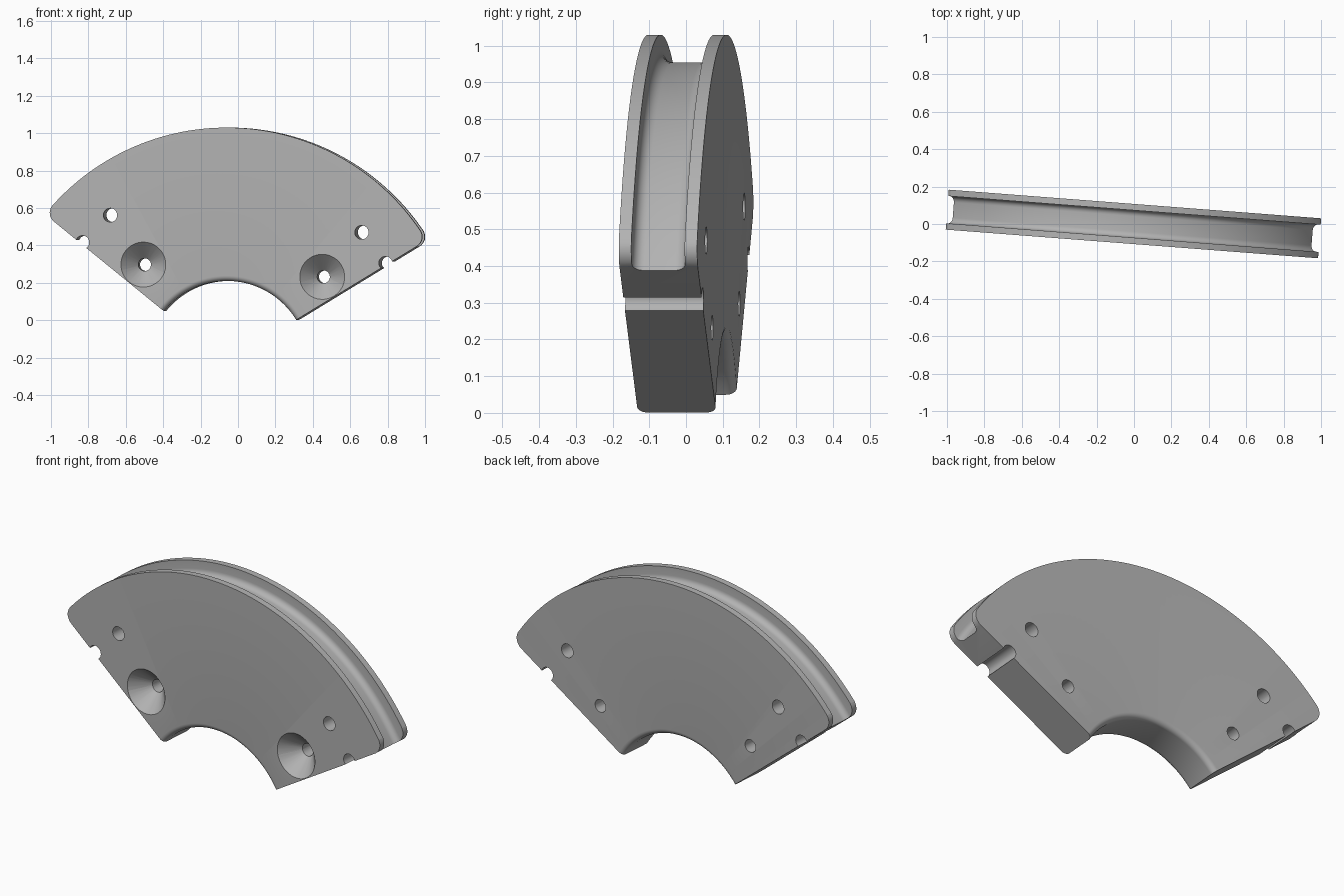
import bpy, bmesh
from math import sin, cos, radians, pi, sqrt, asin
from mathutils import Vector, Matrix

if "Cube" in bpy.data.objects:
    bpy.data.objects.remove(bpy.data.objects["Cube"])

R_IN, R_OUT, R_GROOVE = 0.435, 1.255, 1.18
HALF = 0.107            # half thickness
GROOVE = 0.073          # half groove width
SPAN = radians(54.8)    # half sector angle

grey = bpy.data.materials.new("cast grey")
grey.use_nodes = True
grey.diffuse_color = (0.45, 0.45, 0.45, 1)
grey.node_tree.nodes["Principled BSDF"].inputs["Base Color"].default_value = (0.45, 0.45, 0.45, 1)


def to_object(bm, name):
    bmesh.ops.recalc_face_normals(bm, faces=bm.faces)
    mesh = bpy.data.meshes.new(name)
    bm.to_mesh(mesh)
    bm.free()
    mesh.materials.append(grey)
    obj = bpy.data.objects.new(name, mesh)
    bpy.context.collection.objects.link(obj)
    return obj


def arc(cx, cy, r, a0, a1, n):
    return [(cx + r * cos(radians(a0 + (a1 - a0) * i / n)),
             cy + r * sin(radians(a0 + (a1 - a0) * i / n))) for i in range(n + 1)]


def polar(r, a):
    # angle measured from straight up, positive towards +x
    return r * sin(a), r * cos(a)


def combine(target, cutter, operation):
    mod = target.modifiers.new(operation.lower(), 'BOOLEAN')
    mod.operation, mod.object, mod.solver = operation, cutter, 'EXACT'
    bpy.context.view_layer.objects.active = target
    bpy.ops.object.modifier_apply(modifier=mod.name)
    bpy.data.objects.remove(cutter)


def cone(name, r, a, r_front, r_back, y0, y1):
    bm = bmesh.new()
    x, z = polar(r, a)
    mat = Matrix.Translation((x, (y0 + y1) / 2, z)) @ Matrix.Rotation(-pi / 2, 4, 'X')
    bmesh.ops.create_cone(bm, cap_ends=True, segments=40, radius1=r_front,
                          radius2=r_back, depth=y1 - y0, matrix=mat)
    return to_object(bm, name)


# Revolved section: rounded inner edge, two flanges and a filleted rim groove
f_in, f_gr = 0.028, 0.032
half = arc(R_IN + f_in, HALF - f_in, f_in, 180, 90, 6)
half += [(R_OUT, HALF), (R_OUT, GROOVE)]
half += arc(R_GROOVE + f_gr, GROOVE - f_gr, f_gr, 90, 180, 6)
section = half + [(r, -y) for r, y in reversed(half)]

bm = bmesh.new()
start = radians(-60)
verts = [bm.verts.new((r * sin(start), y, r * cos(start))) for r, y in section]
face = bm.faces.new(verts)
steps = 72
ring = verts
for i in range(1, steps + 1):
    a = start + radians(120) * i / steps
    new = [bm.verts.new((r * sin(a), y, r * cos(a))) for r, y in section]
    for j in range(len(section)):
        k = (j + 1) % len(section)
        bm.faces.new((ring[j], ring[k], new[k], new[j]))
    ring = new
bm.faces.new(ring)
segment = to_object(bm, "grooved_segment")

# Outline that trims the ends and rounds the outer corners
fil = 0.06
rc = R_OUT - fil
tilt = asin(fil / rc)
u, n = Vector((sin(SPAN), cos(SPAN))), Vector((cos(SPAN), -sin(SPAN)))
centre = Vector(polar(rc, SPAN - tilt))
side = [u * 0.3]
t_end = pi / 2 - tilt
for i in range(9):
    t = t_end * i / 8
    side.append(centre + n * fil * cos(t) + u * fil * sin(t))
side += [Vector(polar(1.4, SPAN - tilt)), Vector((polar(1.4, SPAN / 2)))]
outline = side + [Vector((0, 1.4))] + [Vector((-p.x, p.y)) for p in reversed(side)]
bm = bmesh.new()
base = bm.faces.new([bm.verts.new((p.x, -0.3, p.y)) for p in outline])
ext = bmesh.ops.extrude_face_region(bm, geom=[base])
bmesh.ops.translate(bm, vec=(0, 0.6, 0),
                    verts=[v for v in ext["geom"] if isinstance(v, bmesh.types.BMVert)])
combine(segment, to_object(bm, "outline_cutter"), 'INTERSECT')

# Holes, countersinks and edge notches, the same on both ends
for s in (-1, 1):
    pin, screw, notch = s * radians(42.3), s * radians(44.4), s * radians(54.2)
    combine(segment, cone("pin_hole", 1.004, pin, 0.037, 0.037, -0.3, 0.3), 'DIFFERENCE')
    combine(segment, cone("screw_hole", 0.687, screw, 0.034, 0.034, -0.3, 0.3), 'DIFFERENCE')
    # cone starts just in front of the face so the cut is clean
    combine(segment, cone("countersink", 0.687, screw, 0.13, 0.034, -HALF - 0.01, -HALF + 0.09),
            'DIFFERENCE')
    combine(segment, cone("edge_notch", 1.004, notch, 0.036, 0.036, -0.3, 0.3), 'DIFFERENCE')

# Pose: slight roll and yaw, standing on the ground
segment.data.transform(Matrix.Translation((-0.053, 0.004, -0.225))
                       @ Matrix.Rotation(radians(-4.4), 4, 'Z')
                       @ Matrix.Rotation(radians(3.9), 4, 'Y'))

bpy.ops.object.select_all(action='DESELECT')
segment.select_set(True)
bpy.context.view_layer.objects.active = segment
bpy.ops.object.shade_smooth_by_angle(angle=radians(30))
